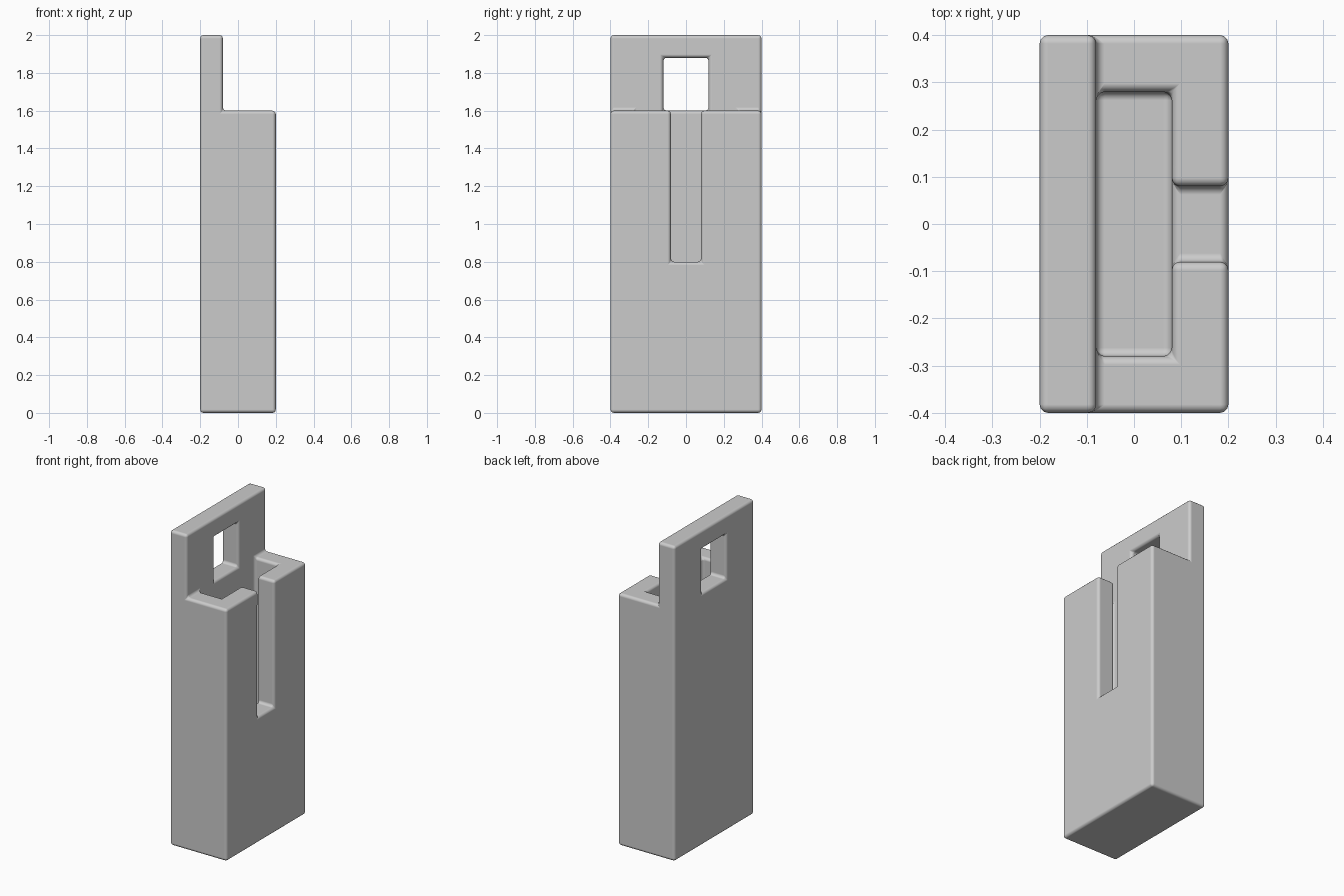
import bpy, bmesh, math

if "Cube" in bpy.data.objects:
    bpy.data.objects.remove(bpy.data.objects["Cube"])

# Grid lines that carry every wall, slot and opening of the holder
XS = [-0.2, -0.08, 0.08, 0.2]
YS = [-0.4, -0.28, -0.12, -0.08, 0.08, 0.12, 0.28, 0.4]
ZS = [0.0, 0.12, 0.8, 1.6, 1.88, 2.0]


def solid(i, j, k):
    """True where the grid cell is filled with material."""
    if not (0 <= i < len(XS) - 1 and 0 <= j < len(YS) - 1 and 0 <= k < len(ZS) - 1):
        return False
    x = (XS[i] + XS[i + 1]) / 2
    y = abs(YS[j] + YS[j + 1]) / 2
    z = (ZS[k] + ZS[k + 1]) / 2
    if x < -0.08:                       # back plate with hanging window
        return not (y < 0.12 and 1.6 < z < 1.88)
    if z > 1.6:                         # open space above the box
        return False
    if x < 0.08:                        # deep inner pocket
        return not (y < 0.28 and z > 0.12)
    return not (y < 0.08 and z > 0.8)   # slot in the outer wall


# Skin of the filled cells
bm = bmesh.new()
verts = {}


def vert(key):
    if key not in verts:
        verts[key] = bm.verts.new((XS[key[0]], YS[key[1]], ZS[key[2]]))
    return verts[key]


for i in range(len(XS) - 1):
    for j in range(len(YS) - 1):
        for k in range(len(ZS) - 1):
            if not solid(i, j, k):
                continue
            cell = (i, j, k)
            for axis in range(3):
                for side in (0, 1):
                    near = list(cell)
                    near[axis] += 2 * side - 1
                    if solid(*near):
                        continue
                    u, v = (axis + 1) % 3, (axis + 2) % 3
                    ring = []
                    for a, b in ((0, 0), (1, 0), (1, 1), (0, 1)):
                        key = list(cell)
                        key[axis] += side
                        key[u] += a
                        key[v] += b
                        ring.append(vert(tuple(key)))
                    bm.faces.new(ring if side else ring[::-1])
bm.normal_update()

mesh = bpy.data.meshes.new("wall_holder")
bm.to_mesh(mesh)
bm.free()
holder = bpy.data.objects.new("wall_holder", mesh)
bpy.context.collection.objects.link(holder)

# Plain grey
grey = bpy.data.materials.new("light_grey")
grey.diffuse_color = (0.6, 0.6, 0.6, 1)
grey.use_nodes = True
grey.node_tree.nodes["Principled BSDF"].inputs["Base Color"].default_value = grey.diffuse_color
mesh.materials.append(grey)

# Soft rounded edges
bevel = holder.modifiers.new("rounded_edges", 'BEVEL')
bevel.width = 0.018
bevel.segments = 3
bevel.limit_method = 'ANGLE'
bevel.angle_limit = math.radians(40)
bevel.use_clamp_overlap = False
bevel.harden_normals = True

bpy.context.view_layer.objects.active = holder
holder.select_set(True)
bpy.ops.object.shade_smooth_by_angle(angle=math.radians(40))
